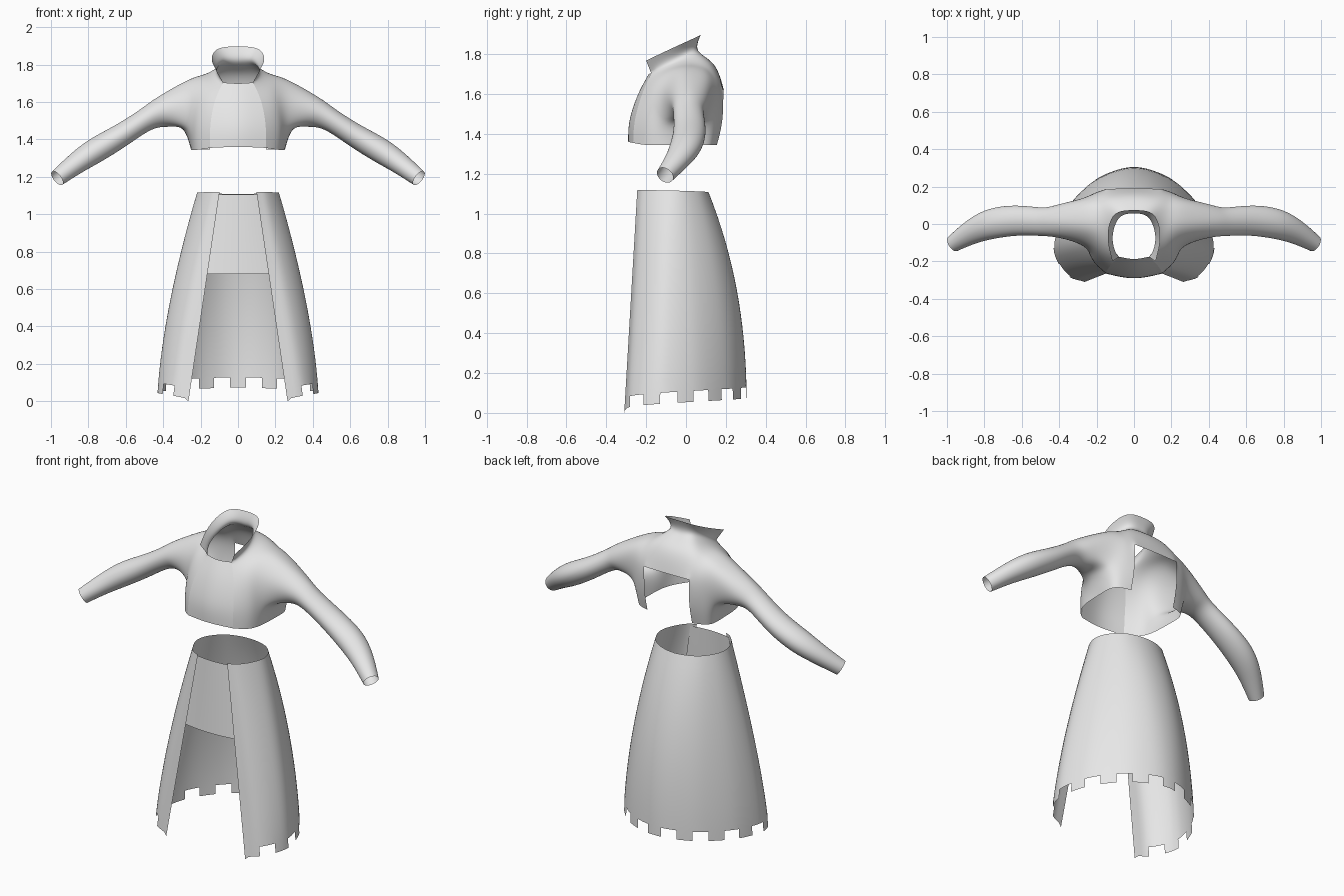
import bpy, bmesh, math
from mathutils import Vector

if "Cube" in bpy.data.objects:
    bpy.data.objects.remove(bpy.data.objects["Cube"])

cloth = bpy.data.materials.new("grey_cloth")
cloth.diffuse_color = (0.8, 0.8, 0.8, 1)
cloth.use_nodes = True
cloth.node_tree.nodes["Principled BSDF"].inputs["Base Color"].default_value = cloth.diffuse_color


def make_object(name, verts, faces, creased=()):
    """Mesh object from half-side points and faces, mirrored across x = 0."""
    bm = bmesh.new()
    layer = bm.verts.layers.float.new("crease_vert")
    right = [bm.verts.new(v) for v in verts]
    left = [r if abs(v[0]) < 1e-6 else bm.verts.new((-v[0], v[1], v[2]))
            for v, r in zip(verts, right)]
    for f in faces:
        bm.faces.new([right[i] for i in f])
        bm.faces.new([left[i] for i in reversed(f)])
    for i in creased:
        right[i][layer] = left[i][layer] = 1.0
    bmesh.ops.delete(bm, geom=[v for v in bm.verts if not v.link_faces], context='VERTS')
    bmesh.ops.recalc_face_normals(bm, faces=bm.faces[:])
    for f in bm.faces:
        f.smooth = True
    me = bpy.data.meshes.new(name)
    bm.to_mesh(me)
    bm.free()
    me.materials.append(cloth)
    ob = bpy.data.objects.new(name, me)
    bpy.context.collection.objects.link(ob)
    return ob


def smooth_through(ob):
    """Subdivide, shifting the cage so the smooth surface meets its points."""
    s = ob.modifiers.new("Subdivision", 'SUBSURF')
    s.levels = s.render_levels = 3
    s.boundary_smooth = 'PRESERVE_CORNERS'
    goal = [v.co.copy() for v in ob.data.vertices]
    for _ in range(5):
        ob.data.update()
        ob.update_tag()
        bpy.context.view_layer.update()
        ev = ob.evaluated_get(bpy.context.evaluated_depsgraph_get())
        now = [v.co.copy() for v in ev.data.vertices[:len(goal)]]
        for v, g, n in zip(ob.data.vertices, goal, now):
            d = (g - n) * 0.8
            if d.length > 0.04:
                d *= 0.04 / d.length
            v.co += d
    ob.data.update()


# ---- Jacket: profiles running from front hem over the shoulder to back hem ----
centre_front = [(0, -.29, 1.36), (0, -.283, 1.47), (0, -.24, 1.60), (0, -.187, 1.70)]
centre_back = [(0, .06, 1.815), (0, .14, 1.75), (0, .19, 1.62)]
seam = [(.15, -.265, 1.355), (.148, -.256, 1.47), (.125, -.22, 1.60), (.08, -.175, 1.705),
        (.115, -.06, 1.765), (.078, .043, 1.81), (.115, .13, 1.745), (.15, .187, 1.62),
        (.15, .182, 1.47), (.15, .155, 1.345)]
shoulder = [(.215, -.20, 1.345), (.22, -.19, 1.47), (.20, -.17, 1.60), (.18, -.12, 1.69),
            (.18, -.03, 1.74), (.18, .06, 1.745), (.19, .12, 1.71), (.20, .165, 1.62),
            (.21, .16, 1.47), (.20, .14, 1.345)]
armhole = [(.245, -.11, 1.345), (.265, -.11, 1.46), (.27, -.115, 1.58), (.27, -.08, 1.66),
           (.27, -.02, 1.71), (.27, .05, 1.712), (.275, .11, 1.68), (.28, .135, 1.60),
           (.275, .115, 1.47), (.245, .10, 1.345)]
underarm = [(.25, 0, 1.345), (.295, 0, 1.455)]
collar_top = [(.115, -.20, 1.768), (.14, -.07, 1.83), (.105, .05, 1.885), (0, .073, 1.897)]

verts, faces = [], []


def add(points):
    first = len(verts)
    verts.extend(points)
    return list(range(first, len(verts)))


def bridge(a, b, closed=False):
    n = len(a)
    for i in range(n if closed else n - 1):
        k = (i + 1) % n
        faces.append((a[i], a[k], b[k], b[i]))


S, H, A = add(seam), add(shoulder), add(armhole)
B, U, C = add(centre_back), add(underarm), add(collar_top)
bridge(S, H)
bridge(H, A)
bridge(B, S[5:8])                       # yoke above the open back
bridge([A[0], U[0], A[9]], [A[1], U[1], A[8]])   # side under the arm
bridge([S[3], S[4], S[5], B[0]], C)     # standing collar

# Sleeve rings: centre, half depth, half height
sleeve = [((.40, .015, 1.545), .09, .085), ((.49, .012, 1.508), .076, .062),
          ((.62, .018, 1.425), .08, .062), ((.76, .0, 1.342), .08, .066),
          ((.87, -.045, 1.268), .064, .056), ((.967, -.105, 1.193), .045, .045)]
angles = [225, 180, 140, 105, 75, 40, 0, -45, -90]
ring = A[1:9] + [U[1]]
mid = [Vector(s[0]) for s in sleeve]
for i, (c, depth, height) in enumerate(sleeve):
    t = (mid[min(i + 1, 5)] - mid[max(i - 1, 0)]).normalized()
    side = Vector((0, 0, 1)).cross(t).normalized()
    up = t.cross(side)
    pts = [mid[i] + side * depth * math.cos(math.radians(a)) + up * height * math.sin(math.radians(a))
           for a in angles]
    nxt = add(pts)
    bridge(ring, nxt, closed=True)
    ring = nxt

jacket = make_object("jacket", verts, faces, creased=(S[3], S[7], S[9], S[0], C[0]))
smooth_through(jacket)

# Centre front panel between the two chest seams
verts, faces = [], []
bridge(add(centre_front), add(seam[:4]))
smooth_through(make_object("chest_panel", verts, faces))

# ---- Skirt: half outlines at waist and hem, front edge to centre back ----
waist = [(.10, -.245), (.15, -.217), (.195, -.155), (.22, -.08),
         (.205, -.005), (.15, .065), (.08, .10), (0, .112)]
hem = [(.265, -.31), (.35, -.282), (.412, -.20), (.43, -.10),
       (.375, .06), (.25, .205), (.12, .28), (0, .305)]
flare = [1, 1.2, 1.4, 1.57, 1.7, 2.0, 2.3, 2.3]


def curve(pts, t):
    """Smooth curve through the outline points, t from 0 to 1."""
    n = len(pts) - 1
    i = min(int(t * n), n - 1)
    f = t * n - i
    p1, p2 = Vector(pts[i]), Vector(pts[i + 1])
    p0 = Vector(pts[i - 1]) if i else 2 * p1 - p2
    p3 = Vector(pts[i + 2]) if i + 2 <= n else Vector((-pts[n - 1][0], pts[n - 1][1]))
    return 0.5 * (2 * p1 + (p2 - p0) * f + (2 * p0 - 5 * p1 + 4 * p2 - p3) * f * f
                  + (3 * p1 - p0 - 3 * p2 + p3) * f ** 3)


def skirt_point(t, z):
    k = max(z, 0) / 1.11
    section = [Vector(h).lerp(Vector(w), k ** p) for h, w, p in zip(hem, waist, flare)]
    p = curve(section, t)
    return (0 if t == 1 else p.x, p.y, z)


COLS, ROWS, NOTCH = 42, 16, 0.055
# Even spacing along the hem
dense = [curve(hem, i / 400) for i in range(401)]
length = [0]
for a, b in zip(dense, dense[1:]):
    length.append(length[-1] + (b - a).length)
verts, faces, columns = [], [], []
for j in range(COLS + 1):
    s = j / COLS
    i = min(range(401), key=lambda q: abs(length[q] - s * length[-1]))
    low, top = .075 * s ** .4, 1.12 - .012 * s
    zs = [top + (low + NOTCH - top) * r / ROWS for r in range(ROWS + 1)] + [low]
    columns.append(add([skirt_point(i / 400, z) for z in zs]))
for j in range(COLS):
    cell = (COLS - 1 - j + 2) // 4      # square teeth along the hem
    n = ROWS + (2 if cell % 2 == 0 else 1)
    bridge(columns[j][:n], columns[j + 1][:n])
make_object("skirt", verts, faces)

# Short apron tucked behind the front edges of the skirt
verts, faces, rows = [], [], []
for r in range(9):
    f = r / 8
    w = .13 + .07 * f
    rows.append(add([(w * i / 8, -.243 - .027 * f + (1 - .4 * f) * (w * i / 8) ** 2, 1.107 - .427 * f)
                     for i in range(9)]))
for a, b in zip(rows, rows[1:]):
    bridge(a, b)
make_object("apron", verts, faces)
